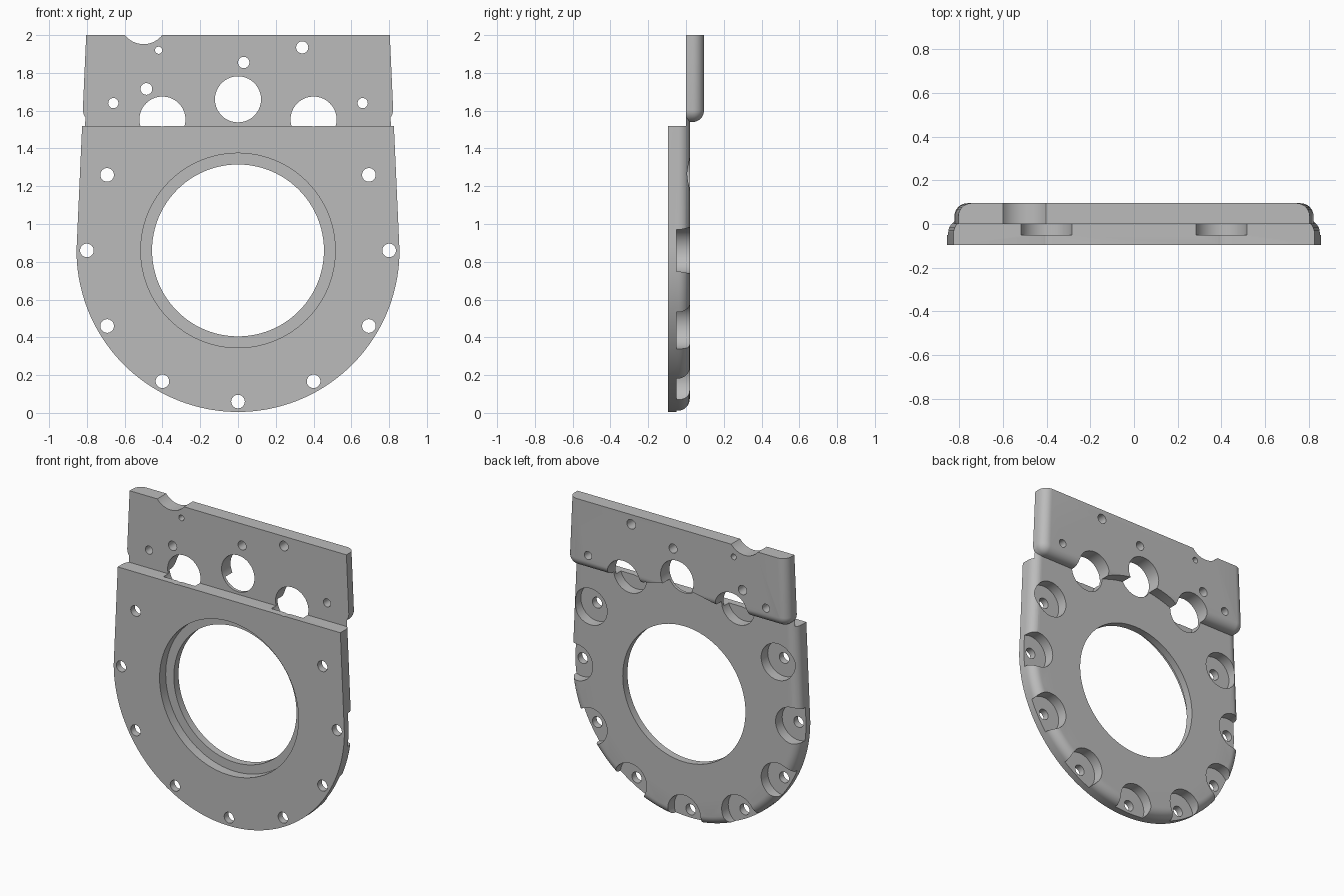
import bpy, bmesh, math

if "Cube" in bpy.data.objects:
    bpy.data.objects.remove(bpy.data.objects["Cube"])

CZ, R, SLOPE, FILLET = 0.86, 0.855, 0.045, 0.06

grey = bpy.data.materials.new("plain grey")
grey.diffuse_color = (0.5, 0.5, 0.5, 1)
grey.use_nodes = True
grey.node_tree.nodes["Principled BSDF"].inputs["Base Color"].default_value = grey.diffuse_color


def make(name, bm):
    bmesh.ops.recalc_face_normals(bm, faces=bm.faces)
    me = bpy.data.meshes.new(name)
    bm.to_mesh(me)
    bm.free()
    ob = bpy.data.objects.new(name, me)
    bpy.context.collection.objects.link(ob)
    me.materials.append(grey)
    return ob


def loft(name, outline, y0, y1):
    """Plate from y0 to y1 whose rear edge is rounded; outline(d) is the shape inset by d."""
    bm = bmesh.new()
    layers = [(y0, 0.0)]
    for i in range(9):
        a = i / 8 * math.pi / 2
        layers.append((y1 - FILLET + FILLET * math.sin(a), FILLET * (1 - math.cos(a))))
    rings = [[bm.verts.new((x, y, z)) for x, z in outline(d)] for y, d in layers]
    n = len(rings[0])
    for a, b in zip(rings, rings[1:]):
        for i in range(n):
            j = (i + 1) % n
            bm.faces.new((a[i], a[j], b[j], b[i]))
    bm.faces.new(rings[0])
    bm.faces.new(rings[-1])
    return make(name, bm)


def side(z):
    return R - SLOPE * (z - CZ)


def lower_outline(d):
    top = 1.62
    pts = [(-side(top) + d, top), (side(top) - d, top)]
    for i in range(97):
        a = -math.pi * i / 96
        pts.append(((R - d) * math.cos(a), CZ + (R - d) * math.sin(a)))
    return pts


def upper_outline(d):
    bottom, top, rc = 1.54, 2.0, 0.065
    half = [(side(top) - d, top)]
    cx, cz, r = side(bottom + rc) - rc, bottom + rc, rc - d
    for i in range(9):
        a = -math.pi / 2 * i / 8
        half.append((cx + r * math.cos(a), cz + r * math.sin(a)))
    return half + [(-x, z) for x, z in reversed(half)]


def cylinders(name, holes, y0, y1):
    """Cutter made of cylinders along y; holes are (x, z, radius)."""
    bm = bmesh.new()
    for x, z, r in holes:
        n = 96 if r > 0.3 else 40
        rings = [[bm.verts.new((x + r * math.cos(2 * math.pi * i / n), y,
                                z + r * math.sin(2 * math.pi * i / n)))
                  for i in range(n)] for y in (y0, y1)]
        for i in range(n):
            j = (i + 1) % n
            bm.faces.new((rings[0][i], rings[0][j], rings[1][j], rings[1][i]))
        bm.faces.new(rings[0][::-1])
        bm.faces.new(rings[1])
    return make(name, bm)


def boolean(ob, tool, op="DIFFERENCE"):
    m = ob.modifiers.new("cut", "BOOLEAN")
    m.operation, m.solver, m.object = op, "EXACT", tool
    bpy.context.view_layer.objects.active = ob
    bpy.ops.object.modifier_apply(modifier=m.name)
    bpy.data.objects.remove(tool)


# Upper plate with its curved clearance, joined to the round lower plate
plate = loft("mounting_plate", lower_outline, -0.095, 0.02)
upper = loft("upper_plate", upper_outline, -0.02, 0.095)
boolean(upper, cylinders("clearance", [(0, CZ, 0.75)], 0.019, 0.3))
boolean(plate, upper, "UNION")

# Step in front of the upper plate
bm = bmesh.new()
bmesh.ops.create_cube(bm, size=1)
for v in bm.verts:
    v.co = (v.co.x * 3, v.co.y * 0.5 - 0.25, v.co.z + 2.02)
boolean(plate, make("step", bm))

# Central bore and front recess
boolean(plate, cylinders("bore", [(0, CZ, 0.455)], -0.5, 0.5))
boolean(plate, cylinders("recess", [(0, CZ, 0.515)], -0.5, -0.03))

# Ring of bolt pockets and bolt holes
ring = [(0.8 * math.sin(k * math.pi / 6), CZ + 0.8 * math.cos(k * math.pi / 6))
        for k in range(12)]
boolean(plate, cylinders("pockets", [(x, z, 0.122) for x, z in ring], -0.05, 0.5))
boolean(plate, cylinders("bolt_holes", [(x, z, 0.036) for x, z in ring], -0.5, 0.5))

# Small holes and top notch of the upper plate
small = [(-0.66, 1.64, 0.027), (0.66, 1.64, 0.027), (-0.485, 1.715, 0.031),
         (-0.42, 1.92, 0.019), (0.03, 1.855, 0.03), (0.34, 1.935, 0.032)]
boolean(plate, cylinders("small_holes", small, -0.5, 0.5))
boolean(plate, cylinders("notch", [(-0.5, 2.078, 0.126)], -0.5, 0.5))

bpy.ops.object.select_all(action="DESELECT")
plate.select_set(True)
bpy.context.view_layer.objects.active = plate
bpy.ops.object.shade_smooth_by_angle(angle=math.radians(30))
